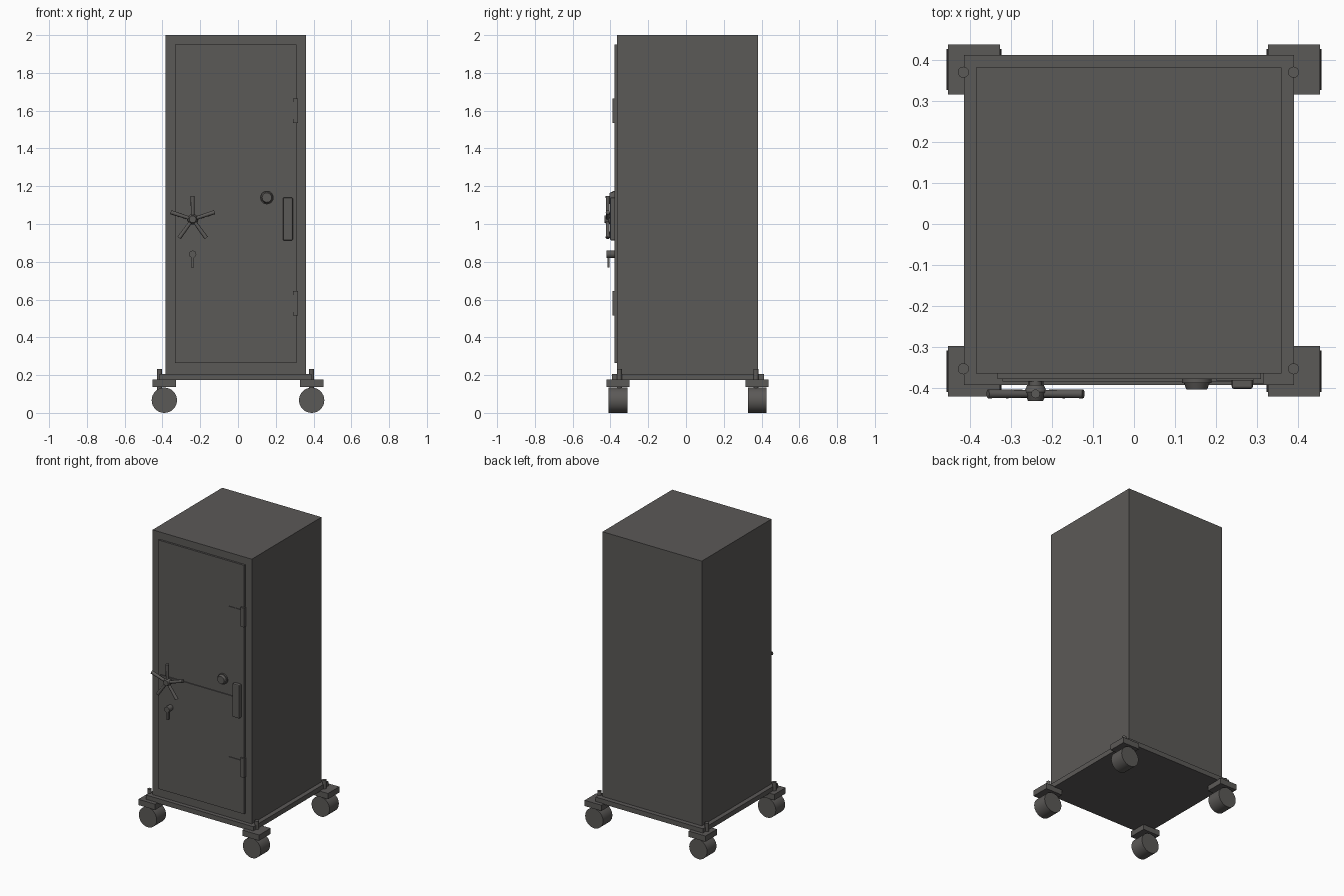
import bpy, math
from mathutils import Vector

if "Cube" in bpy.data.objects:
    bpy.data.objects.remove(bpy.data.objects["Cube"])

steel = bpy.data.materials.new("dark_grey_steel")
steel.diffuse_color = (0.105, 0.10, 0.095, 1)
steel.use_nodes = True
steel.node_tree.nodes["Principled BSDF"].inputs["Base Color"].default_value = steel.diffuse_color


def finish(ob, name, bevel=0):
    ob.name = name
    ob.data.materials.append(steel)
    if bevel:
        m = ob.modifiers.new("bevel", 'BEVEL')
        m.width, m.segments = bevel, 2
    return ob


def box(name, x, y, z, bevel=0):
    """Box given as (min, max) ranges."""
    c = [(a + b) / 2 for a, b in (x, y, z)]
    s = [b - a for a, b in (x, y, z)]
    bpy.ops.mesh.primitive_cube_add(size=1, location=c)
    ob = bpy.context.object
    ob.scale = s
    bpy.ops.object.transform_apply(location=False, rotation=False, scale=True)
    return finish(ob, name, bevel)


def rod(name, a, b, r1, r2=None, sides=24):
    """Cylinder or cone from point a to point b."""
    a, b = Vector(a), Vector(b)
    d = b - a
    bpy.ops.mesh.primitive_cone_add(vertices=sides, radius1=r1, radius2=r1 if r2 is None else r2,
                                    depth=d.length, location=(a + b) / 2)
    ob = bpy.context.object
    ob.rotation_euler = d.to_track_quat('Z', 'Y').to_euler()
    bpy.ops.object.shade_smooth_by_angle(angle=math.radians(35))
    return finish(ob, name)


# Cabinet and rolling base
box("safe_body", (-0.385, 0.359), (-0.365, 0.381), (0.205, 2.0))
box("base_plate", (-0.415, 0.39), (-0.393, 0.412), (0.173, 0.206))

# Casters: bracket, pin and wheel at each corner
for sx in (-1, 1):
    for front, yc, py in ((True, -0.359, -0.353), (False, 0.377, 0.37)):
        tag = ("front" if front else "back") + ("_left" if sx < 0 else "_right")
        xc = sx * 0.39
        px = -0.416 if sx < 0 else 0.389
        box("caster_bracket_" + tag, (xc - 0.063, xc + 0.063), (yc - 0.061, yc + 0.061), (0.138, 0.177))
        rod("caster_pin_" + tag, (px, py, 0.12), (px, py, 0.233), 0.0135)
        rod("caster_wheel_" + tag, (xc, yc - 0.05, 0.067), (xc, yc + 0.05, 0.067), 0.067, sides=32)

# Door with cross bar, pull handle and hinges
D = -0.378
box("door", (-0.333, 0.31), (D, -0.36), (0.264, 1.95))
box("cross_bar", (-0.32, 0.25), (D - 0.006, D + 0.005), (1.005, 1.044))
box("pull_handle", (0.238, 0.29), (-0.402, D + 0.005), (0.913, 1.14), 0.006)
for name, z in (("upper", 1.6), ("lower", 0.58)):
    box("hinge_leaf_" + name, (0.2, 0.31), (D - 0.004, D + 0.005), (z - 0.045, z + 0.045))
    box("hinge_knuckle_" + name, (0.29, 0.317), (-0.389, -0.36), (z - 0.065, z + 0.065))

# Spoked hand wheel
hx, hz = -0.24, 1.025
rod("hand_wheel_shaft", (hx, -0.395, hz), (hx, D + 0.005, hz), 0.016)
rod("hand_wheel_hub", (hx, -0.41, hz), (hx, -0.392, hz), 0.028, 0.02)
rod("hand_wheel_cap", (hx, -0.41, hz), (hx, -0.432, hz), 0.028, 0.018)
for i in range(5):
    a = math.radians(90 + 72 * i)
    rod("hand_wheel_spoke", (hx, -0.414, hz),
        (hx + 0.122 * math.cos(a), -0.414, hz + 0.122 * math.sin(a)), 0.009, 0.011, 12)

# Combination dial
rod("dial_base", (0.153, D + 0.005, 1.14), (0.153, -0.388, 1.14), 0.036)
rod("dial_knob", (0.153, -0.386, 1.14), (0.153, -0.404, 1.14), 0.032, 0.025)

# Lock with hanging lever
rod("lock_barrel", (hx, D + 0.005, 0.84), (hx, -0.42, 0.84), 0.019)
box("lock_lever", (hx - 0.008, hx + 0.008), (-0.416, -0.404), (0.77, 0.835))
